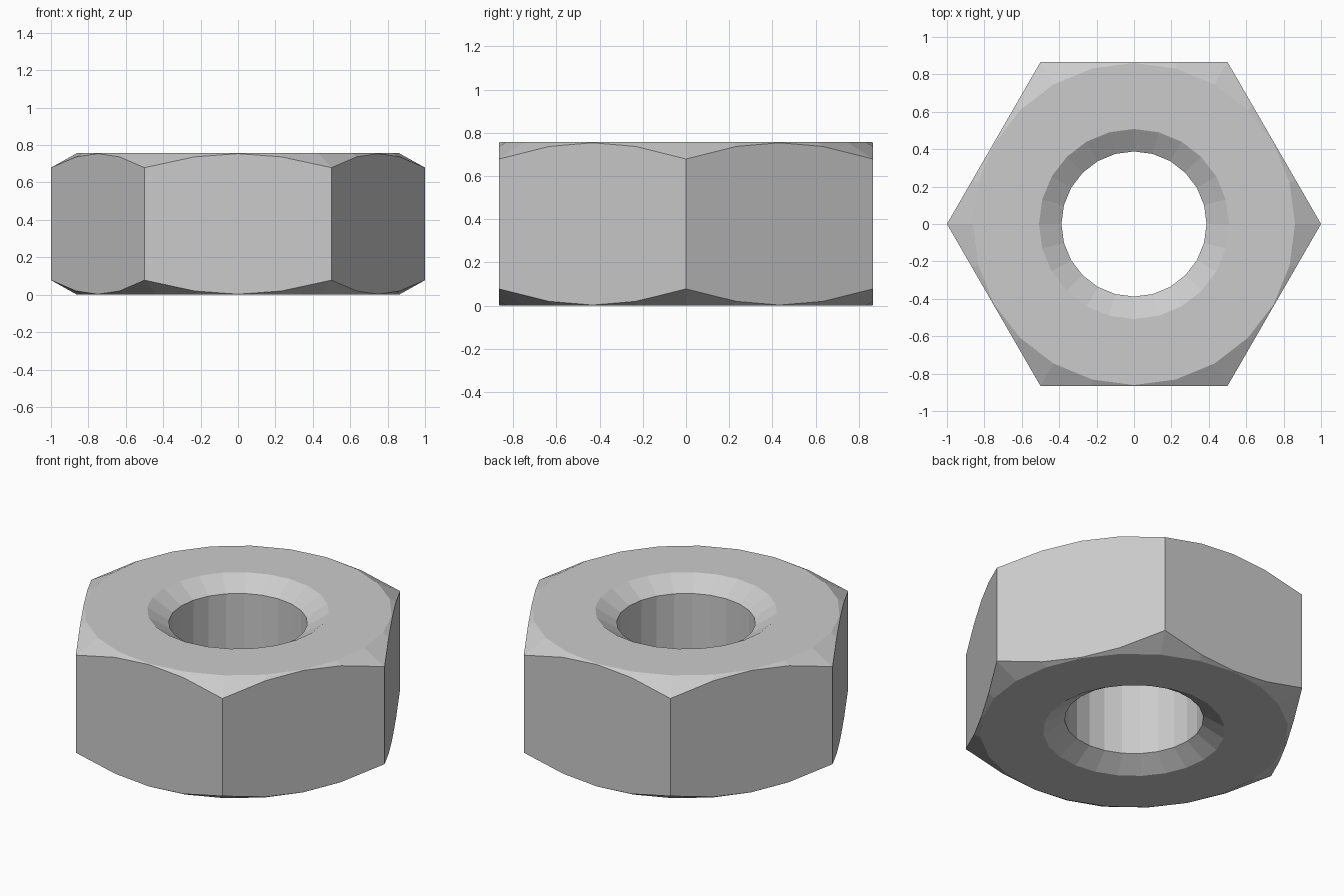
import bpy, bmesh
from math import radians, sin, cos, pi

if "Cube" in bpy.data.objects:
    bpy.data.objects.remove(bpy.data.objects["Cube"])

SEGMENTS = 24
HEIGHT = 0.757
HOLE_R, SINK_R, SINK_DEPTH = 0.388, 0.508, 0.075
FACE_R, CHAMFER_SLOPE = 0.861, 0.56
APOTHEM = cos(radians(30))


def hex_radius(angle):
    # distance from the centre to a hexagon with corners on the x axis
    return APOTHEM / cos(angle % (pi / 3) - pi / 6)


def section(angle):
    # closed cross-section of the nut: (radius, z)
    r = hex_radius(angle)
    drop = (r - FACE_R) * CHAMFER_SLOPE
    lower = [(HOLE_R, SINK_DEPTH), (SINK_R, 0), (FACE_R, 0), (r, drop)]
    return lower + [(rad, HEIGHT - z) for rad, z in reversed(lower)]


bm = bmesh.new()

# one cross-section per angle, bridged all the way round
rings = []
for i in range(SEGMENTS):
    a = 2 * pi * i / SEGMENTS
    rings.append([bm.verts.new((r * cos(a), r * sin(a), z)) for r, z in section(a)])

for i, ring in enumerate(rings):
    nxt = rings[(i + 1) % SEGMENTS]
    for j in range(len(ring)):
        k = (j + 1) % len(ring)
        bm.faces.new((ring[j], nxt[j], nxt[k], ring[k]))

bmesh.ops.recalc_face_normals(bm, faces=bm.faces)

# hex nut, flat shaded
mesh = bpy.data.meshes.new("hex_nut")
bm.to_mesh(mesh)
bm.free()
nut = bpy.data.objects.new("hex_nut", mesh)
bpy.context.collection.objects.link(nut)
